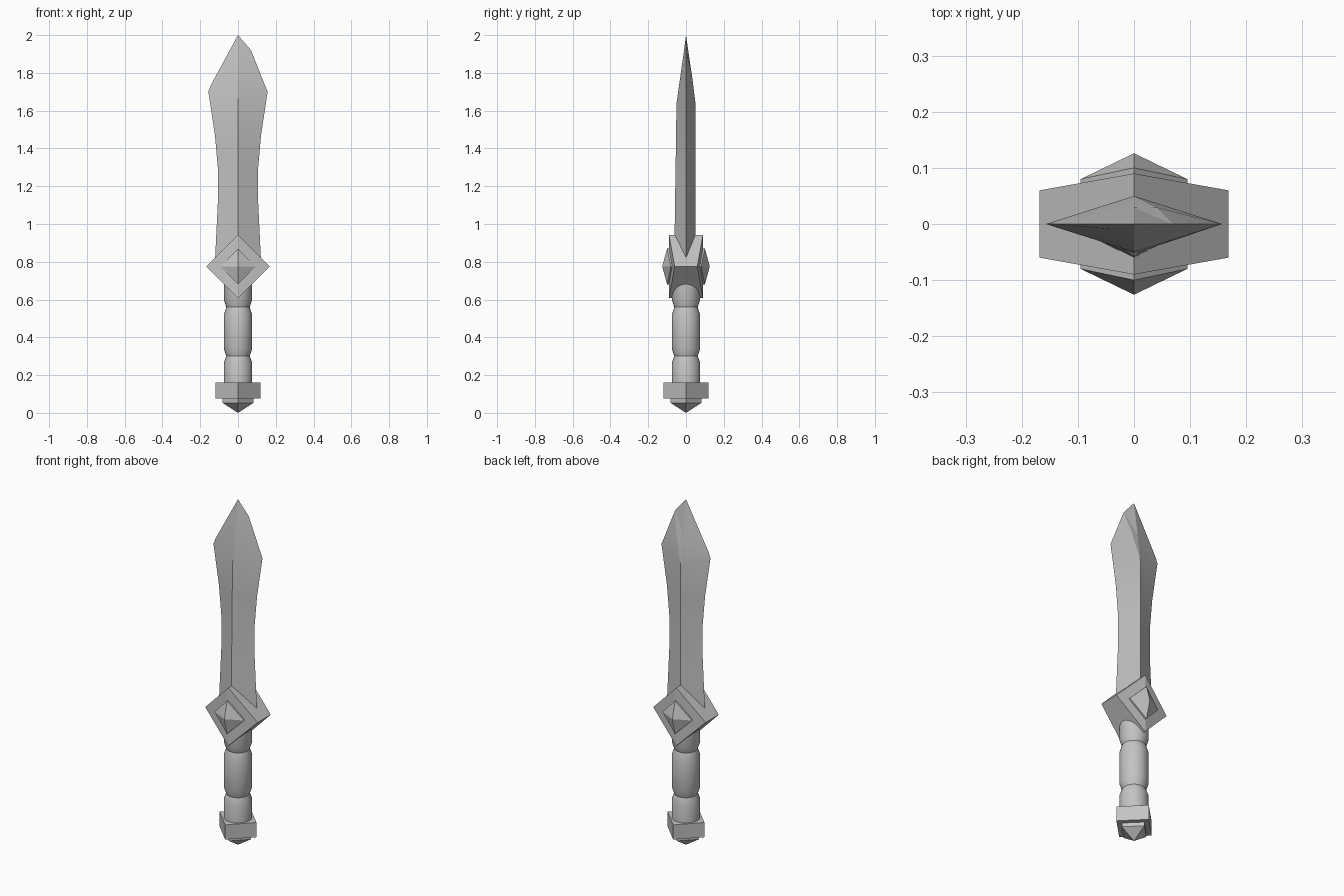
import bpy, bmesh, math
from mathutils import Vector

cube = bpy.data.objects.get("Cube")
if cube:
    bpy.data.objects.remove(cube, do_unlink=True)

steel = bpy.data.materials.new("plain grey")
steel.use_nodes = True
GREY = (0.55, 0.55, 0.55, 1)
steel.diffuse_color = GREY
steel.node_tree.nodes["Principled BSDF"].inputs["Base Color"].default_value = GREY


def finish(name, bm, smooth=None):
    bmesh.ops.recalc_face_normals(bm, faces=bm.faces)
    mesh = bpy.data.meshes.new(name)
    bm.to_mesh(mesh)
    bm.free()
    mesh.materials.append(steel)
    obj = bpy.data.objects.new(name, mesh)
    bpy.context.collection.objects.link(obj)
    if smooth:
        bpy.ops.object.select_all(action="DESELECT")
        bpy.context.view_layer.objects.active = obj
        obj.select_set(True)
        bpy.ops.object.shade_smooth_by_angle(angle=math.radians(smooth))
    return obj


def loft(rings, tip=None):
    """Skin a stack of equal rings, capping the ends or closing to a tip."""
    bm = bmesh.new()
    loops = [[bm.verts.new(p) for p in ring] for ring in rings]
    n = len(loops[0])
    for low, high in zip(loops, loops[1:]):
        for i in range(n):
            j = (i + 1) % n
            bm.faces.new((low[i], low[j], high[j], high[i]))
    bm.faces.new(loops[0])
    if tip:
        top = bm.verts.new(tip)
        for i in range(n):
            bm.faces.new((loops[-1][i], loops[-1][(i + 1) % n], top))
    else:
        bm.faces.new(loops[-1])
    return bm


def turned(profile, sides):
    return [[(r * math.cos(math.tau * i / sides), r * math.sin(math.tau * i / sides), z)
             for i in range(sides)] for r, z in profile]


# Blade: rhombic sections of (height, half width, front ridge, back ridge)
sections = [(0.80, 0.122, 0.062, 0.05), (1.13, 0.106, 0.058, 0.05),
            (1.29, 0.106, 0.055, 0.05), (1.47, 0.122, 0.053, 0.05)]
rings = [[(w, 0, z), (0, b, z), (-w, 0, z), (0, -f, z)] for z, w, f, b in sections]
rings.append([(0.157, 0, 1.70), (0, 0.05, 1.64), (-0.157, 0, 1.70), (0, -0.05, 1.64)])
rings.append([(0.069, 0, 1.92), (0, 0.029, 1.80), (-0.143, 0, 1.737), (0, -0.013, 1.90)])
blade = loft(rings, (0, 0, 2.0))
# Raised chip on the back of the tip
chip = min(blade.faces, key=lambda f: (f.calc_center_median() - Vector((0.056, 0.02, 1.765))).length)
peak = bmesh.ops.poke(blade, faces=[chip])["verts"][0]
peak.co = (0.04, 0.03, 1.80)
finish("blade", blade, 12)


# Guard and gems: diamonds whose faces bulge along the vertical centre line
MID = 0.775


def diamond(size, side, centre):
    return [(size, side, MID), (0, centre, MID + size),
            (-size, side, MID), (0, centre, MID - size)]


guard = loft([diamond(0.168, -0.06, -0.09), diamond(0.168, 0.06, 0.09)])
for end in (-1, 1):
    # Crease each large face along its vertical diagonal
    face = max(guard.faces, key=lambda f: f.calc_center_median().y * end)
    bmesh.ops.connect_verts(guard, verts=[v for v in face.verts if abs(v.co.x) < 0.01])
finish("guard", guard)

for name, s in (("front_gem", -1), ("back_gem", 1)):
    gem = loft([diamond(0.095, s * 0.06, s * 0.07), diamond(0.095, s * 0.08, s * 0.10)],
               (0, s * 0.126, MID))
    finish(name, gem)

# Turned handle with two waisted grooves
finish("handle", loft(turned([
    (0.075, 0.14), (0.075, 0.265), (0.062, 0.30), (0.075, 0.34), (0.075, 0.52),
    (0.062, 0.56), (0.075, 0.60), (0.075, 0.72)], 24)), 25)

# Pommel block and its pointed cap, both set corner forward
finish("pommel_block", loft(turned([(0.118, 0.075), (0.118, 0.16)], 4)))
finish("pommel_cap", loft(turned([(0.082, 0.09), (0.082, 0.053)], 4), (0, 0, 0)))
